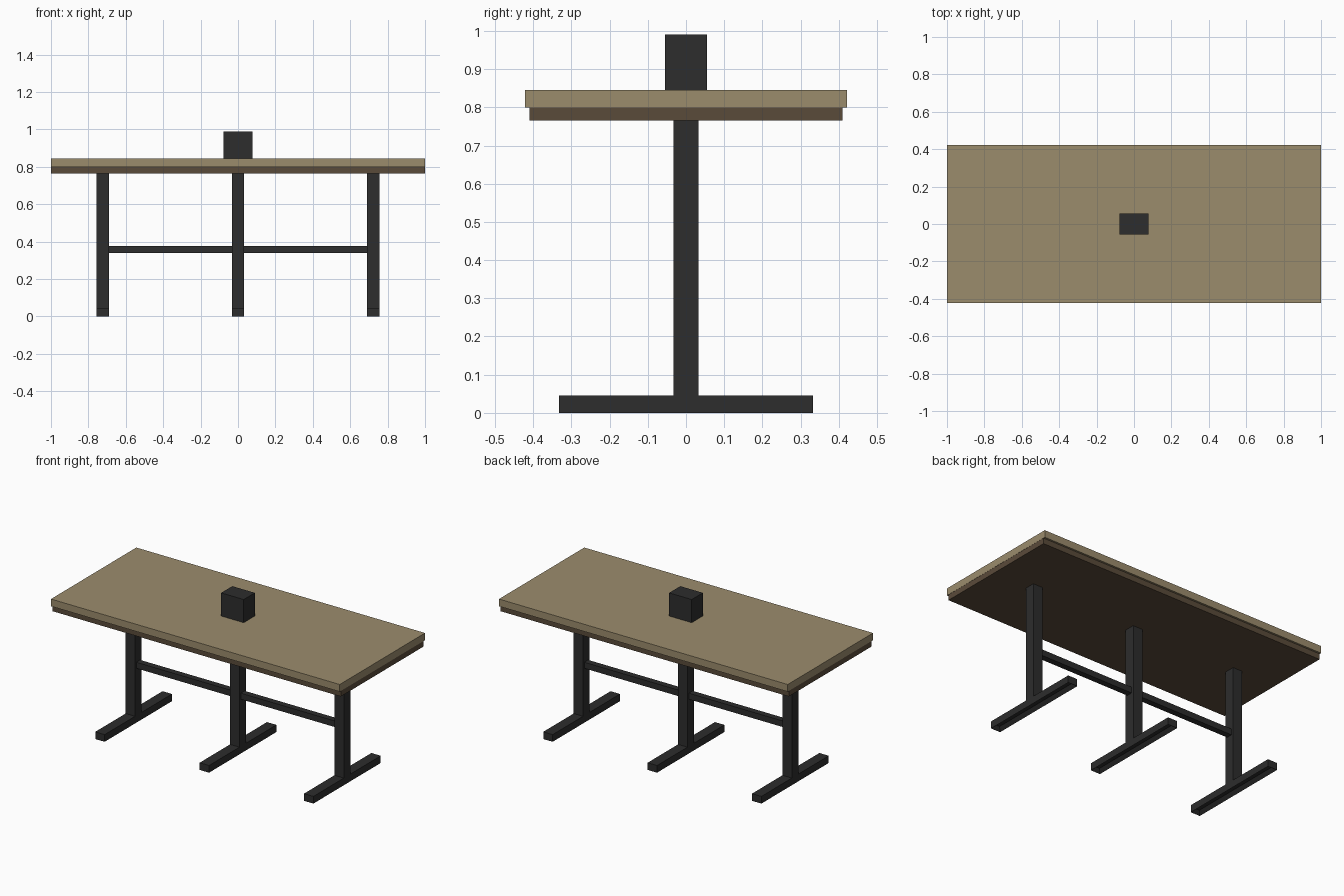
import bpy
import bmesh

cube = bpy.data.objects.get("Cube")
if cube:
    bpy.data.objects.remove(cube, do_unlink=True)


def material(name, rgb):
    m = bpy.data.materials.new(name)
    m.use_nodes = True
    color = (*rgb, 1.0)
    m.diffuse_color = color
    m.node_tree.nodes["Principled BSDF"].inputs["Base Color"].default_value = color
    return m


tan_wood = material("tan wood", (0.33, 0.262, 0.152))
brown_wood = material("brown wood", (0.102, 0.07, 0.042))
black_metal = material("black metal", (0.026, 0.026, 0.026))


def box(name, x, y, z, mat, groove=0.0):
    """Box from (min, max) ranges; groove recesses the underside."""
    bm = bmesh.new()
    bmesh.ops.create_cube(bm, size=1)
    for v in bm.verts:
        for axis, (low, high) in enumerate((x, y, z)):
            v.co[axis] = high if v.co[axis] > 0 else low
    bm.normal_update()
    if groove:
        bottom = [f for f in bm.faces if f.normal.z < -0.9]
        bmesh.ops.inset_region(bm, faces=bottom, thickness=groove, use_even_offset=True)
        for v in bottom[0].verts:
            v.co.z += groove
    mesh = bpy.data.meshes.new(name)
    bm.to_mesh(mesh)
    bm.free()
    mesh.materials.append(mat)
    obj = bpy.data.objects.new(name, mesh)
    bpy.context.collection.objects.link(obj)
    return obj


# Table top and the slightly narrower board beneath it
box("table_top", (-1, 1), (-0.422, 0.422), (0.80, 0.845), tan_wood)
box("under_board", (-0.999, 0.999), (-0.41, 0.41), (0.765, 0.80), brown_wood)

# Box standing in the middle of the top
box("centre_box", (-0.078, 0.078), (-0.055, 0.055), (0.845, 0.99), black_metal)

# Three T-shaped legs with grooved feet
half = 0.0325
leg_x = 0.723
for side, cx in (("right", -leg_x), ("middle", 0), ("left", leg_x)):
    span = (cx - half, cx + half)
    box(side + "_leg", span, (-half, half), (0.045, 0.765), black_metal)
    box(side + "_foot", span, (-0.333, 0.333), (0, 0.045), black_metal, groove=0.02)

# Stretchers joining the legs
for side, sign in (("right", -1), ("left", 1)):
    ends = sorted((sign * half, sign * (leg_x - half)))
    box(side + "_stretcher", ends, (-0.019, 0.019), (0.34, 0.378), black_metal)
